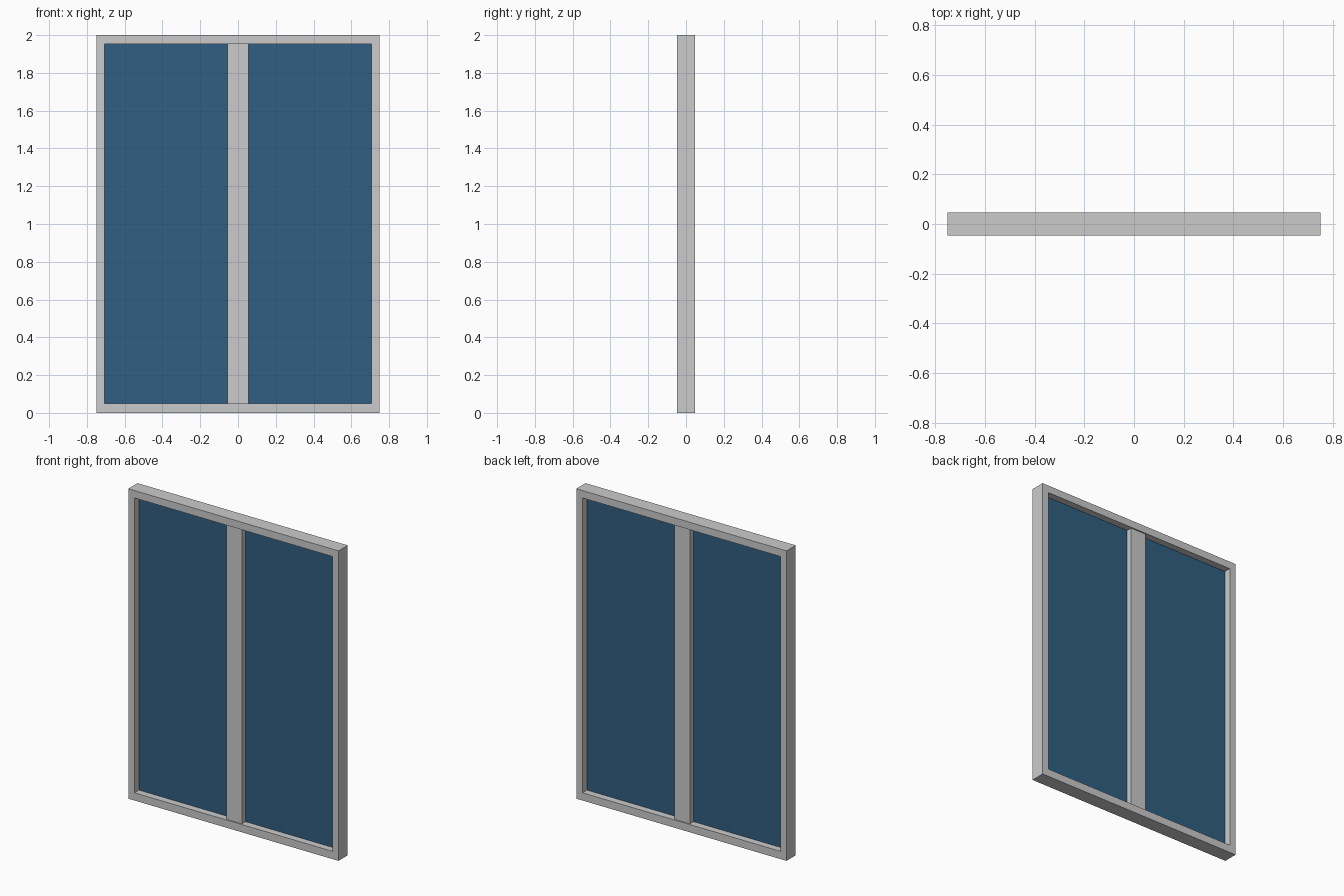
import bpy, bmesh

if "Cube" in bpy.data.objects:
    bpy.data.objects.remove(bpy.data.objects["Cube"])

W, H, D = 0.75, 2.0, 0.047          # half width, height, half depth
IX, IZ0, IZ1 = 0.706, 0.05, 1.952   # opening


def make(name, bm):
    bmesh.ops.recalc_face_normals(bm, faces=bm.faces)
    me = bpy.data.meshes.new(name)
    bm.to_mesh(me)
    bm.free()
    ob = bpy.data.objects.new(name, me)
    bpy.context.collection.objects.link(ob)
    return ob


def box(name, x0, x1, d, z0, z1):
    bm = bmesh.new()
    bmesh.ops.create_cube(bm, size=1)
    for v in bm.verts:
        v.co = (x1 if v.co.x > 0 else x0, d if v.co.y > 0 else -d,
                z1 if v.co.z > 0 else z0)
    return make(name, bm)


# outer frame: mitred ring swept round the opening
bm = bmesh.new()
rings = []
for sx, top in ((-1, 0), (1, 0), (1, 1), (-1, 1)):
    zo, zi = (H, IZ1) if top else (0, IZ0)
    rings.append([bm.verts.new(c) for c in (
        (sx * W, -D, zo), (sx * IX, -D, zi), (sx * IX, D, zi), (sx * W, D, zo))])
for i in range(4):
    a, b = rings[i], rings[(i + 1) % 4]
    for j in range(4):
        k = (j + 1) % 4
        bm.faces.new((a[j], a[k], b[k], b[j]))
make("outer_frame", bm)

# centre post, slightly recessed from the frame
box("centre_post", -0.055, 0.055, 0.039, IZ0, IZ1)

# two glass panes
glass = bpy.data.materials.new("blue_glass")
glass.diffuse_color = (0.03, 0.114, 0.223, 1)
glass.use_nodes = True
glass.node_tree.nodes["Principled BSDF"].inputs["Base Color"].default_value = glass.diffuse_color
for side, x0, x1 in (("left", -IX, -0.055), ("right", 0.055, IX)):
    pane = box(side + "_glass_pane", x0, x1, 0.002, IZ0, IZ1)
    pane.data.materials.append(glass)
